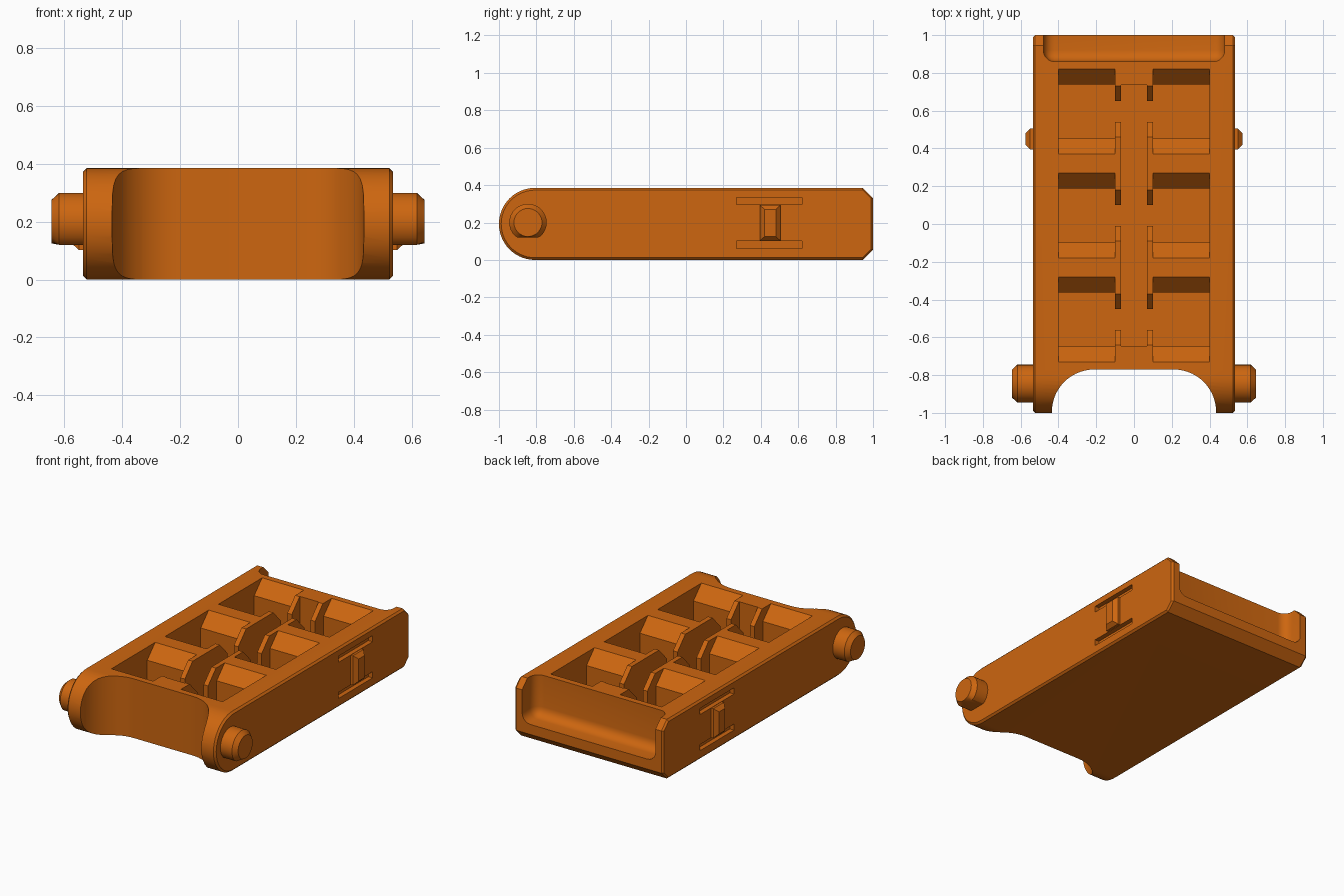
import bpy, bmesh, math

if "Cube" in bpy.data.objects:
    bpy.data.objects.remove(bpy.data.objects["Cube"])

orange = bpy.data.materials.new("orange_plastic")
orange.diffuse_color = (0.61, 0.133, 0.005, 1)
orange.use_nodes = True
orange.node_tree.nodes["Principled BSDF"].inputs["Base Color"].default_value = orange.diffuse_color

W, H = 0.535, 0.385          # half width and height of the body
FLOOR = 0.06                 # level of the pocket floors


def loft(name, rings, axis="x"):
    """Closed solid through rings; each ring is (position, [2D points])."""
    bm = bmesh.new()
    loops = []
    for pos, pts in rings:
        if axis == "x":
            loops.append([bm.verts.new((pos, a, b)) for a, b in pts])
        else:
            loops.append([bm.verts.new((a, b, pos)) for a, b in pts])
    n = len(loops[0])
    for lo, hi in zip(loops, loops[1:]):
        for i in range(n):
            j = (i + 1) % n
            bm.faces.new((lo[i], lo[j], hi[j], hi[i]))
    bm.faces.new(loops[0])
    bm.faces.new(loops[-1])
    bmesh.ops.recalc_face_normals(bm, faces=bm.faces)
    mesh = bpy.data.meshes.new(name)
    bm.to_mesh(mesh)
    bm.free()
    mesh.materials.append(orange)
    ob = bpy.data.objects.new(name, mesh)
    bpy.context.collection.objects.link(ob)
    return ob


def rect(a0, a1, b0, b1):
    return [(a0, b0), (a1, b0), (a1, b1), (a0, b1)]


def activate(ob):
    bpy.ops.object.select_all(action="DESELECT")
    ob.select_set(True)
    bpy.context.view_layer.objects.active = ob


def cut(ob, cutter):
    activate(ob)
    m = ob.modifiers.new("cut", "BOOLEAN")
    m.operation, m.solver, m.object = "DIFFERENCE", "EXACT", cutter
    bpy.ops.object.modifier_apply(modifier=m.name)
    bpy.data.objects.remove(cutter)


def arc(cy, cz, r, a0, a1, n):
    return [(cy + r * math.cos(math.radians(a0 + (a1 - a0) * i / n)),
             cz + r * math.sin(math.radians(a0 + (a1 - a0) * i / n))) for i in range(n + 1)]


# Body: side profile with a round front end and a chamfered back end
def side_profile(d):
    r, c = H / 2, 0.055
    return arc(-1 + r, r, r - d, 90, 270, 28) + [
        (1 - c, d), (1 - d, c), (1 - d, H - c), (1 - c, H - d)]


e = 0.012
body = loft("body", [(-W, side_profile(e)), (-W + e, side_profile(0)),
                     (W - e, side_profile(0)), (W, side_profile(e))])

# Curved notch between the front arms
notch = ([(0.435, -1.2)] + arc(0.21, -0.995, 0.225, 0, 90, 14)
         + arc(-0.21, -0.995, 0.225, 90, 180, 14) + [(-0.435, -1.2)])
cut(body, loft("notch_cutter", [(-0.2, notch), (0.6, notch)], "z"))

# Rounded recess at the back, open to the rear and the top
recess = loft("recess_cutter", [(-0.48, rect(0.86, 1.3, 0.12, 0.7)),
                                (0.48, rect(0.86, 1.3, 0.12, 0.7))])
activate(recess)
bev = recess.modifiers.new("round", "BEVEL")
bev.width, bev.segments = 0.06, 5
bpy.ops.object.modifier_apply(modifier=bev.name)
cut(body, recess)


# Pockets: sloped upper end walls, vertical below
def pocket_profile(y0, y1, s, drop):
    return [(y0 + s, FLOOR), (y1 - s, FLOOR), (y1 - s, H - drop), (y1, H),
            (y1, H + 0.1), (y0, H + 0.1), (y0, H), (y0 + s, H - drop)]


for y in (-0.505, 0.045, 0.595):
    prof = pocket_profile(y - 0.225, y + 0.225, 0.082, 0.085)
    for x0, x1 in ((-0.4, -0.1), (0.1, 0.4)):
        cut(body, loft("pocket_cutter", [(x0, prof), (x1, prof)]))

# Central channel, leaving thin ribs on both sides of it
channel = rect(-0.645, 0.735, FLOOR, H + 0.1)
cut(body, loft("channel_cutter", [(-0.068, channel), (0.068, channel)]))

# Gaps that split the ribs into chamfered plates
for y in (-0.505, 0.045, 0.595):
    prof = pocket_profile(y - 0.135, y + 0.135, 0.08, 0.085)
    cut(body, loft("gap_cutter", [(-0.15, prof), (0.15, prof)]))

# Pair of grooves on each side
for s in (-1, 1):
    for z in (0.08, 0.315):
        g = rect(0.27, 0.62, z - 0.02, z + 0.02)
        cut(body, loft("groove_cutter", [(s * 0.505, g), (s * 0.6, g)]))


# Hinge pins with flattened undersides, and snap tabs
def pin_ring(r):
    return [(y, max(z, 0.12)) for y, z in arc(-0.845, 0.2, r, 0, 360, 32)[:-1]]


parts = [body]
for s, side in ((-1, "left"), (1, "right")):
    parts.append(loft(side + "_pin", [
        (s * 0.5, pin_ring(0.1)), (s * 0.618, pin_ring(0.1)), (s * 0.645, pin_ring(0.075))]))
    base = rect(0.395, 0.505, 0.102, 0.293)
    parts.append(loft(side + "_tab", [
        (s * 0.5, base), (s * 0.55, base), (s * 0.575, rect(0.42, 0.48, 0.125, 0.27))]))

for ob in parts:
    activate(ob)
    bpy.ops.object.shade_smooth_by_angle(angle=math.radians(30))
